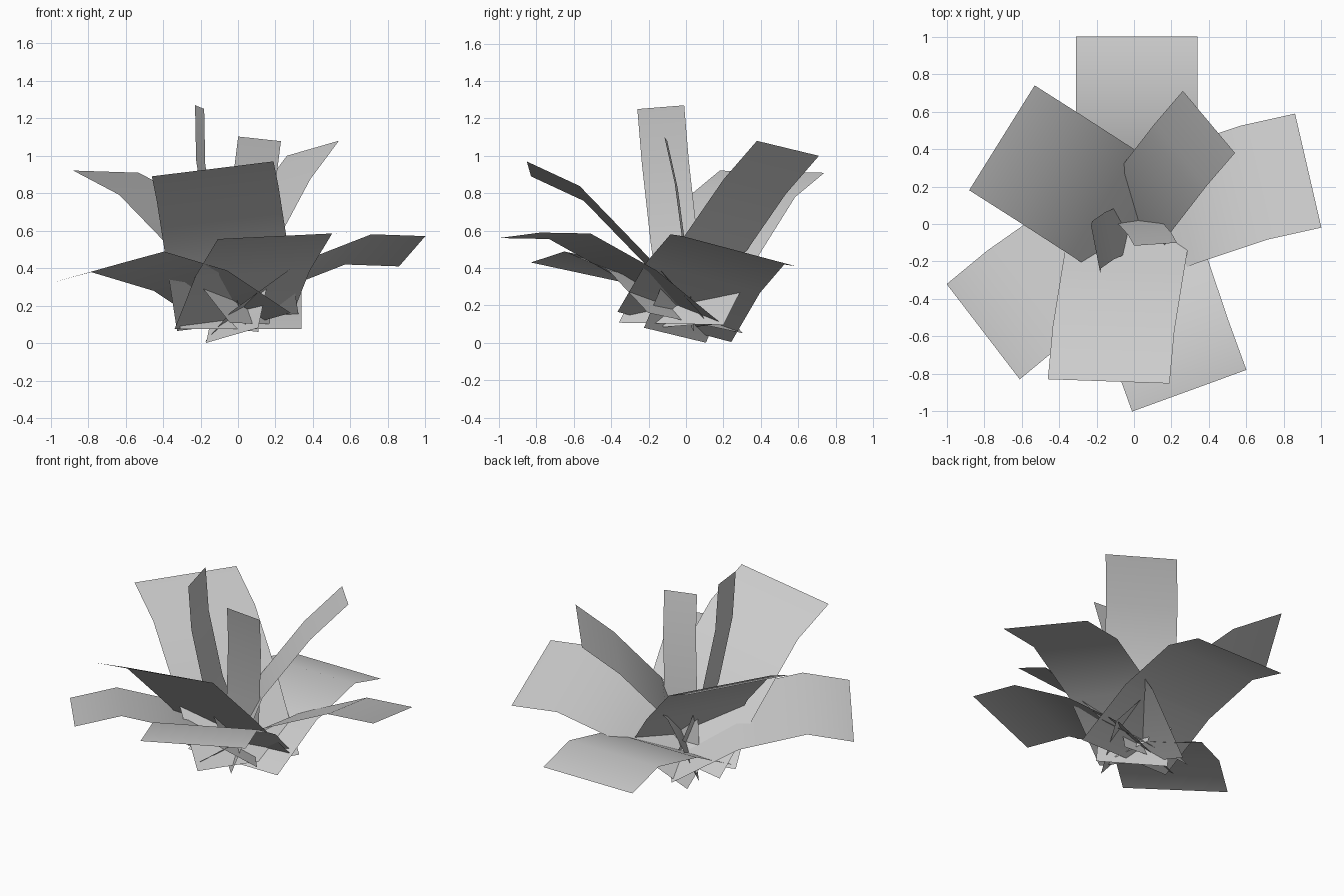
import bpy
from math import radians, sin, cos
from mathutils import Vector, Matrix

cube = bpy.data.objects.get("Cube")
if cube:
    bpy.data.objects.remove(cube, do_unlink=True)

# One plain colour for all leaves
leaf_grey = bpy.data.materials.new("leaf_grey")
leaf_grey.use_nodes = True
colour = (0.6, 0.6, 0.6, 1)
leaf_grey.diffuse_color = colour
leaf_grey.node_tree.nodes["Principled BSDF"].inputs["Base Color"].default_value = colour

# Relative lengths of the lower, middle and outer part of a leaf
SEGMENTS = (0.475, 0.435, 0.295)


def make_leaf(name, tip, width, yaw, roll, pitches, scale=1.0):
    """Bent strip: walk from the tip down to the root, one segment at a time."""
    turn = Matrix.Rotation(radians(yaw), 3, "Z") @ Matrix.Rotation(radians(roll), 3, "Y")
    side = turn @ Vector((width / 2, 0, 0))
    centre = Vector(tip)
    centres = [centre]
    for length, pitch in zip(reversed(SEGMENTS), reversed(pitches)):
        angle = radians(pitch)
        step = turn @ Vector((0, cos(angle), sin(angle)))
        centre = centre - step * length * scale
        centres.append(centre)
    centres.reverse()

    verts = [c + s for c in centres for s in (-side, side)]
    faces = [(i, i + 1, i + 3, i + 2) for i in range(0, len(verts) - 2, 2)]
    mesh = bpy.data.meshes.new(name)
    mesh.from_pydata(verts, [], faces)
    mesh.materials.append(leaf_grey)
    for polygon in mesh.polygons:
        polygon.use_smooth = True
    leaf = bpy.data.objects.new(name, mesh)
    bpy.context.collection.objects.link(leaf)
    return leaf


# Low drooping leaves
make_leaf("back_leaf", (0.015, 1, 0.3), 0.65, 0, 0, (27, 13, -15), 0.95)
make_leaf("left_leaf", (0.93, 0.285, 0.49), 0.645, -77, -14.5, (35, 21, -2))
make_leaf("front_right_leaf", (-0.805, -0.575, 0.375), 0.65, 127.5, 9.7, (30, 14, -12), 0.97)
make_leaf("front_left_leaf", (0.295, -0.89, 0.575), 0.65, -160, 2.6, (38, 28, 1), 0.97)

# Raised leaves
make_leaf("back_right_leaf", (-0.705, 0.46, 0.915), 0.66, 58, 1, (47, 41, 24), 1.08)
make_leaf("front_leaf", (-0.135, -0.84, 0.93), 0.655, 178, 7, (47, 46, 25), 1.06)
make_leaf("back_left_leaf", (0.4, 0.545, 1.04), 0.44, -50, -10.5, (67, 50, 42), 1.05)

# Narrow upright leaves in the middle
make_leaf("tall_right_leaf", (-0.205, -0.135, 1.26), 0.256, 101, -4.5, (70, 80, 88))
make_leaf("tall_front_leaf", (0.115, -0.108, 1.09), 0.23, -176, -6.2, (84, 82, 77), 0.86)
